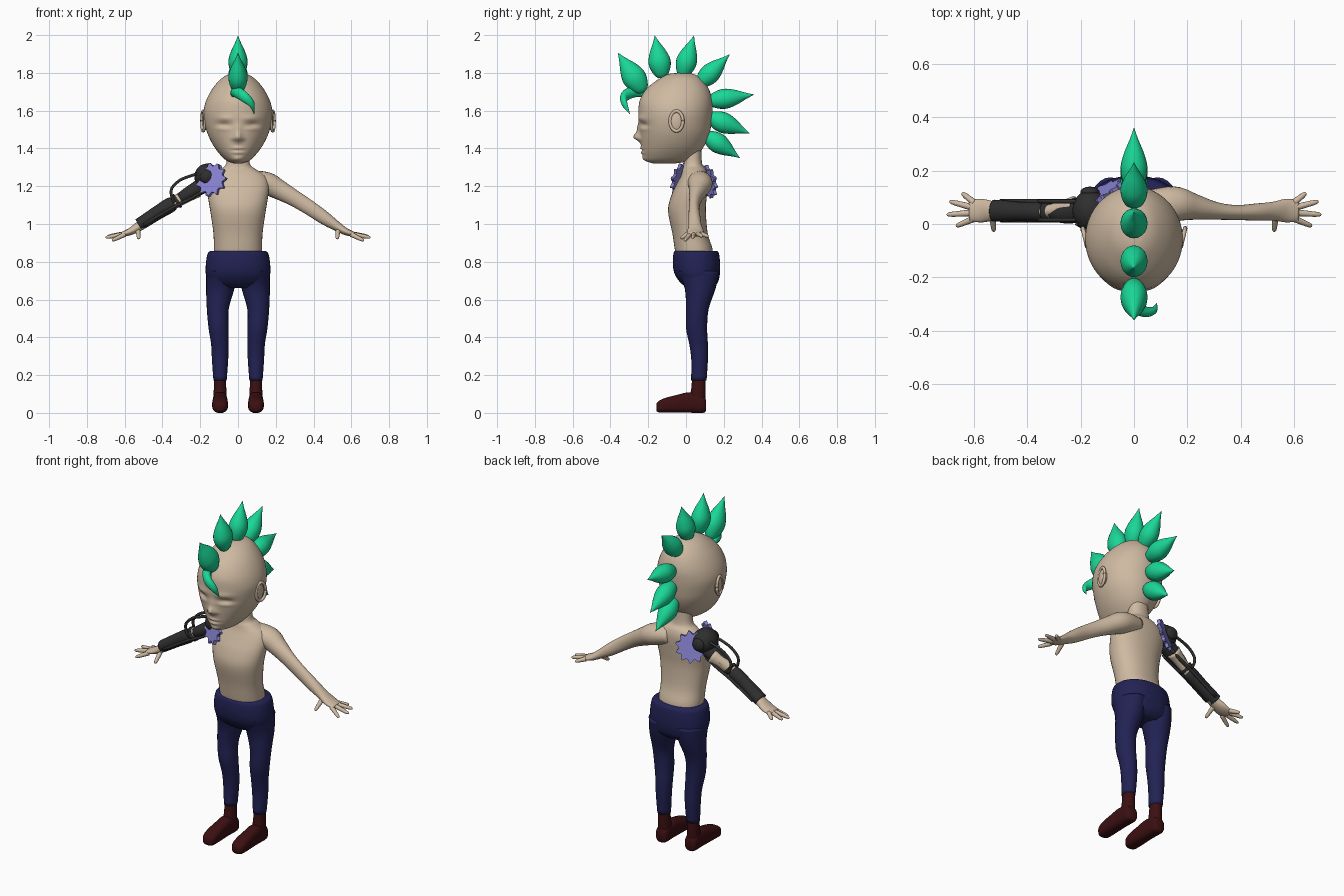
import bpy, bmesh
from math import sin, cos, pi, exp, copysign
from mathutils import Vector, Matrix

if "Cube" in bpy.data.objects:
    bpy.data.objects.remove(bpy.data.objects["Cube"])


def material(name, rgb):
    m = bpy.data.materials.new(name)
    m.use_nodes = True
    m.diffuse_color = (*rgb, 1)
    bsdf = m.node_tree.nodes["Principled BSDF"]
    bsdf.inputs["Base Color"].default_value = (*rgb, 1)
    bsdf.inputs["Roughness"].default_value = 0.7
    return m


SKIN = material("skin", (0.62, 0.49, 0.36))
GREEN = material("hair green", (0.01, 0.68, 0.31))
NAVY = material("trouser navy", (0.016, 0.016, 0.09))
MAROON = material("boot maroon", (0.045, 0.005, 0.006))
BLACK = material("machine black", (0.028, 0.028, 0.028))
VIOLET = material("gear violet", (0.26, 0.24, 0.68))


def finish(name, bm, mat, smooth=True):
    bmesh.ops.recalc_face_normals(bm, faces=bm.faces)
    me = bpy.data.meshes.new(name)
    bm.to_mesh(me)
    bm.free()
    me.materials.append(mat)
    for p in me.polygons:
        p.use_smooth = smooth
    ob = bpy.data.objects.new(name, me)
    bpy.context.collection.objects.link(ob)
    return ob


def spline(rows, steps):
    """Smooth interpolation through rows of numbers."""
    out = []
    for i in range(len(rows) - 1):
        a, b = rows[max(i - 1, 0)], rows[i]
        c, d = rows[i + 1], rows[min(i + 2, len(rows) - 1)]
        for k in range(steps):
            t = k / steps
            out.append([q + 0.5 * t * (r - p + t * (2*p - 5*q + 4*r - s + t * (3*(q - r) + s - p)))
                        for p, q, r, s in zip(a, b, c, d)])
    return out + [list(rows[-1])]


def loft(name, rows, mat, normal=None, hint=(1, 0, 0), sides=24, steps=4, power=2.0, side=1):
    """Skin rings (x, y, z, radius along hint, radius across) along a path."""
    rows = spline([(r[0] * side, *r[1:]) for r in rows], steps)
    pts = [Vector(r[:3]) for r in rows]
    bm, rings = bmesh.new(), []
    for i, r in enumerate(rows):
        n = Vector(normal) if normal else (pts[min(i + 1, len(pts) - 1)] - pts[max(i - 1, 0)])
        v = n.cross(Vector(hint)).normalized()
        u = v.cross(n).normalized()
        ring = []
        for k in range(sides):
            c, s = cos(2 * pi * k / sides), sin(2 * pi * k / sides)
            c, s = (copysign(abs(w) ** (2 / power), w) for w in (c, s))
            ring.append(bm.verts.new(pts[i] + u * c * max(r[3], 0.001) + v * s * max(r[4], 0.001)))
        rings.append(ring)
    for a, b in zip(rings, rings[1:]):
        for k in range(sides):
            j = (k + 1) % sides
            bm.faces.new((a[k], a[j], b[j], b[k]))
    bm.faces.new(rings[0])
    bm.faces.new(rings[-1])
    return finish(name, bm, mat)


def upright(name, levels, mat, **kw):
    """Loft of level rings given as (z, front y, back y, half width)."""
    rows = [(0, (f + b) / 2, z, w, (b - f) / 2) for z, f, b, w in levels]
    return loft(name, rows, mat, normal=(0, 0, 1), **kw)


def ball(name, centre, scale, mat):
    bm = bmesh.new()
    bmesh.ops.create_uvsphere(bm, u_segments=24, v_segments=16, radius=1,
                              matrix=Matrix.Translation(centre) @ Matrix.Diagonal((*scale, 1)))
    return finish(name, bm, mat)


# Head, with the face pushed in and out of the smooth skull
head = upright("head", [(1.80, -.03, -.02, .005), (1.794, -.09, .04, .045), (1.77, -.14, .08, .088),
                        (1.72, -.205, .118, .133), (1.66, -.243, .138, .166), (1.6, -.252, .14, .182),
                        (1.54, -.25, .135, .178), (1.48, -.245, .125, .162), (1.42, -.238, .1, .133),
                        (1.37, -.23, .065, .097), (1.335, -.212, .02, .06), (1.32, -.17, -.06, .02)],
               SKIN, sides=72, steps=8)
BUMPS = [(0, 1.46, .018, .022, .034), (0, 1.5, .014, .03, .012), (.024, 1.452, .01, .01, .01),
         (.075, 1.525, .035, .016, -.014), (.075, 1.505, .03, .01, .006), (.07, 1.56, .045, .016, .007),
         (0, 1.402, .028, .007, .008), (0, 1.39, .034, .005, -.006), (0, 1.378, .024, .007, .008),
         (0, 1.345, .03, .014, .008)]
for v in head.data.vertices:
    if v.co.y < -.08:
        x, z = abs(v.co.x), v.co.z
        v.co.y -= sum(h * exp(-((x - bx) / sx) ** 2 - ((z - bz) / sz) ** 2) for bx, bz, sx, sz, h in BUMPS)

# Ears: a bowl and a rolled rim
for s, label in ((1, "left"), (-1, "right")):
    ball(label + "_ear", (s * .176, -.05, 1.545), (.012, .034, .052), SKIN)
    rim = [(.184 + .008 * cos(a), -.05 + .034 * cos(a), 1.545 + .053 * sin(a), .008, .009)
           for a in (2 * pi * k / 12 for k in range(13))]
    loft(label + "_ear_rim", rim, SKIN, sides=10, steps=2, side=s)

# Mohawk spikes: base and tip as (y, z), with half thickness
SPIKES = [((-.225, 1.70), (-.36, 1.905), .062), ((-.125, 1.775), (-.165, 1.997), .058),
          ((-.02, 1.78), (.042, 1.997), .054), ((.065, 1.735), (.23, 1.897), .052),
          ((.115, 1.65), (.36, 1.685), .052), ((.115, 1.57), (.337, 1.48), .054),
          ((.10, 1.475), (.285, 1.35), .052)]
LEAF = [(0, .35), (.08, .65), (.25, .95), (.42, 1), (.62, .74), (.82, .33), (1, .01)]
for i, ((y0, z0), (y1, z1), w) in enumerate(SPIKES):
    rows = [(0, y0 + (y1 - y0) * t, z0 + (z1 - z0) * t, .05 * k, w * k) for t, k in LEAF]
    loft(f"hair_spike_{i + 1}", rows, GREEN, sides=20)
loft("forelock", [(-.02, -.225, 1.69, .02, .02), (-.01, -.275, 1.7, .03, .024), (.03, -.325, 1.675, .028, .022),
                  (.072, -.325, 1.635, .018, .014), (.085, -.297, 1.582, .001, .001)], GREEN, hint=(0, 0, 1), sides=16)

# Torso and neck
upright("torso", [(.82, -.05, .14, .125), (.87, -.06, .14, .128), (.95, -.072, .115, .13), (1.07, -.095, .105, .147),
                  (1.15, -.078, .11, .16), (1.21, -.05, .115, .163), (1.255, -.028, .115, .145),
                  (1.29, -.018, .105, .095), (1.32, -.012, .085, .062), (1.42, -.012, .08, .056)],
        SKIN, sides=40, power=2.2)

# Trousers and boots
upright("trouser_seat", [(.858, -.058, .165, .145), (.845, -.066, .174, .16), (.80, -.07, .18, .169),
                         (.74, -.062, .18, .171), (.69, -.03, .168, .155), (.66, .01, .14, .1)],
        NAVY, sides=40, power=2.2)
LEG = [(.088, .065, .75, .08, .11), (.094, .075, .66, .075, .082), (.107, .06, .55, .058, .06),
       (.103, .056, .45, .053, .056), (.096, .067, .36, .046, .049), (.095, .072, .28, .043, .044),
       (.095, .068, .172, .035, .041)]
ANKLE = [(.095, .068, .2, .03, .035), (.095, .066, .13, .033, .038), (.095, .06, .07, .036, .043),
         (.095, .06, .03, .036, .043)]
FOOT = [(.095, .106, .04, .025, .028), (.095, .09, .045, .036, .045), (.095, .02, .055, .039, .054),
        (.095, -.04, .049, .04, .048), (.095, -.1, .042, .042, .04), (.095, -.14, .034, .037, .032),
        (.095, -.157, .03, .022, .02)]
for s, label in ((1, "left"), (-1, "right")):
    loft(label + "_trouser_leg", LEG, NAVY, normal=(0, 0, 1), side=s)
    loft(label + "_boot_ankle", ANKLE, MAROON, normal=(0, 0, 1), side=s)
    loft(label + "_boot_foot", FOOT, MAROON, normal=(0, 1, 0), side=s, power=2.8)

# Arms and hands; the right arm is slimmer under its machinery
ARM = [(.05, .065, 1.235, .06, .05), (.15, .075, 1.215, .066, .06), (.22, .065, 1.18, .05, .052),
       (.30, .05, 1.135, .034, .043), (.38, .043, 1.085, .028, .039), (.46, .045, 1.03, .032, .035),
       (.52, .048, .99, .035, .026), (.57, .05, .96, .044, .019), (.615, .05, .945, .04, .013)]
FINGERS = {"little": ((.6, .08, .948), (.645, .117, .935)), "ring": ((.605, .062, .948), (.692, .085, .935)),
           "middle": ((.605, .042, .946), (.702, .035, .928)), "index": ((.6, .02, .944), (.667, -.008, .912)),
           "thumb": ((.53, .03, .965), (.525, -.028, .922))}
for s, label in ((1, "left"), (-1, "right")):
    slim = 1 if s > 0 else .8
    rows = [(x, y, z, a * (slim if x < .5 else 1), b * (slim if x < .5 else 1)) for x, y, z, a, b in ARM]
    loft(label + "_arm", rows if s > 0 else rows[2:], SKIN, hint=(0, 1, 0), side=s)
    for finger, (p, q) in FINGERS.items():
        p, q = Vector(p), Vector(q)
        rows = [(*p.lerp(q, t), r, r) for t, r in ((0, .013), (.4, .0115), (.8, .0095), (.96, .006), (1, .001))]
        loft(f"{label}_{finger}_finger", rows, SKIN, hint=(0, .2, 1), sides=12, side=s)

# Machine arm: shoulder ball, sleeves, bands and cables
ball("shoulder_ball", (-.163, .05, 1.25), (.068, .078, .07), BLACK)
for y in (-.02, .12):
    ball("shoulder_cap", (-.165, y, 1.25), (.036, .02, .036), BLACK)
loft("upper_arm_sleeve", [(.17, .055, 1.215, .05, .045), (.22, .05, 1.185, .047, .04),
                          (.27, .045, 1.155, .042, .036), (.305, .045, 1.133, .03, .03)],
     BLACK, hint=(0, 1, 0), side=-1)
loft("forearm_guard", [(.34, .046, 1.112, .03, .032), (.36, .046, 1.1, .037, .04), (.43, .047, 1.057, .036, .037),
                       (.49, .049, 1.018, .04, .035), (.525, .05, .996, .041, .034)],
     BLACK, hint=(0, 1, 0), side=-1)
loft("elbow_band", [(.318, .047, 1.126, .039, .041), (.33, .047, 1.118, .039, .041)],
     BLACK, hint=(0, 1, 0), side=-1)
loft("forearm_strip", [(.37, .045, 1.128, .004, .007), (.44, .047, 1.082, .004, .007), (.5, .048, 1.042, .004, .007)],
     SKIN, hint=(0, 1, 0), side=-1)
for i, y in enumerate((.015, .085)):
    cable = [(.2, y, 1.27), (.26, y, 1.252), (.31, y, 1.23), (.35, y, 1.19), (.352, y, 1.15), (.335, y, 1.115)]
    loft(f"arm_cable_{i + 1}", [(*p, .008, .008) for p in cable], BLACK, hint=(0, 1, 0), sides=10, side=-1)
    rod = [(.19, y, 1.17), (.27, y, 1.125), (.35, y, 1.085), (.5, y, .995)]
    loft(f"arm_rod_{i + 1}", [(*p, .009, .009) for p in rod], BLACK, hint=(0, 1, 0), sides=10, side=-1)


# Shoulder gears, front and back
def gear(name, centre, normal, teeth=11, inner=.072, outer=.09, thick=.018):
    bm = bmesh.new()
    verts = []
    for k in range(teeth * 4):
        a = 2 * pi * (k + (.2 if k % 4 == 0 else -.2 if k % 4 == 1 else 0)) / (teeth * 4)
        r = outer if k % 4 < 2 else inner
        verts.append(bm.verts.new((r * cos(a), r * sin(a), -thick / 2)))
    face = bm.faces.new(verts)
    top = bmesh.ops.extrude_face_region(bm, geom=[face])["geom"]
    bmesh.ops.translate(bm, vec=(0, 0, thick), verts=[g for g in top if isinstance(g, bmesh.types.BMVert)])
    turn = Vector(normal).to_track_quat("Z", "Y").to_matrix().to_4x4()
    bm.transform(Matrix.Translation(centre) @ turn)
    return finish(name, bm, VIOLET, smooth=False)


gear("front_shoulder_gear", (-.14, -.03, 1.235), (-.45, -.8, .2))
gear("back_shoulder_gear", (-.12, .115, 1.225), (-.45, .8, .2))
